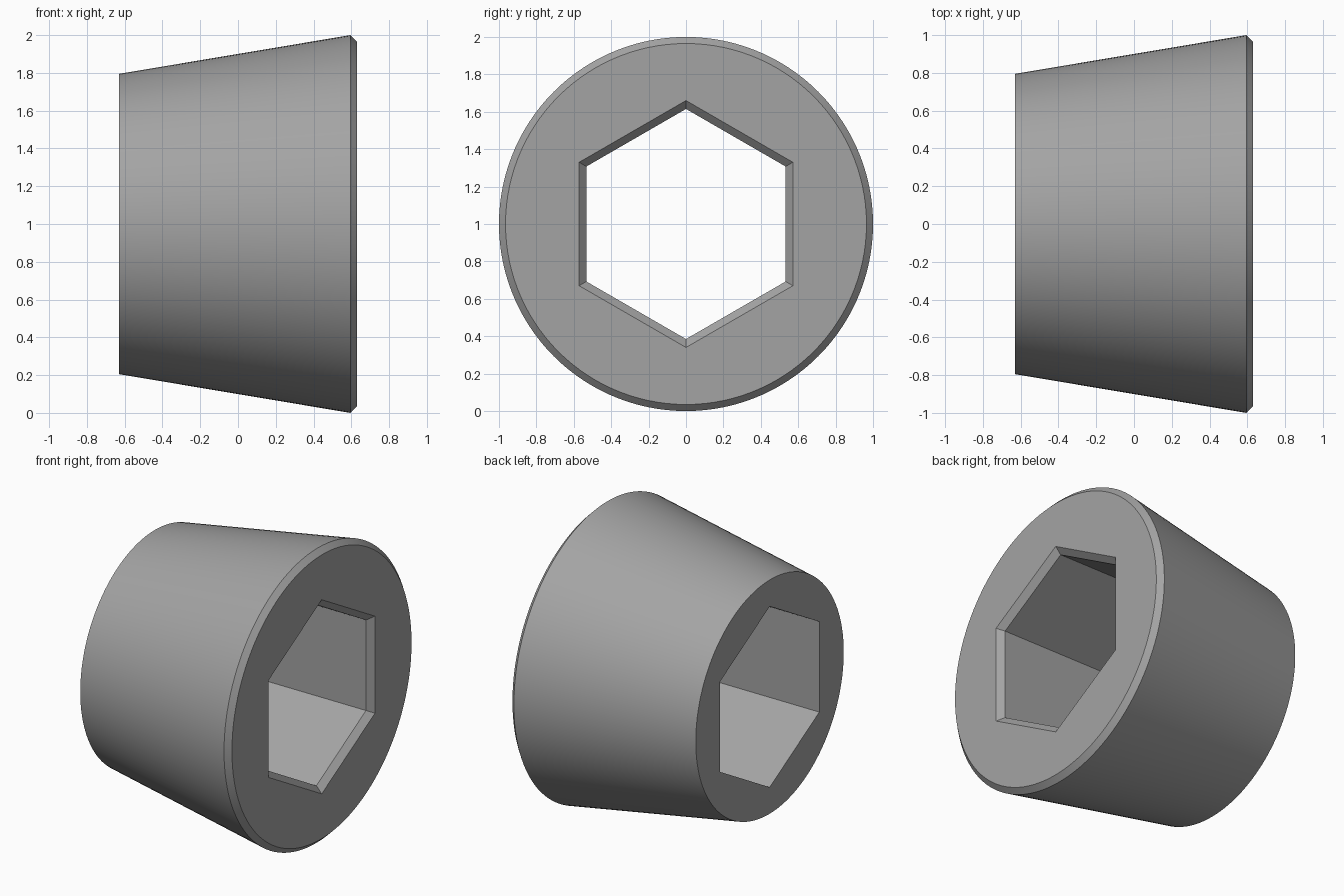
import bpy, bmesh, math

if "Cube" in bpy.data.objects:
    bpy.data.objects.remove(bpy.data.objects["Cube"])

SEGMENTS = 120  # multiple of 6 so the hexagon corners land on vertices


def hex_radius(angle, corner_radius):
    """Distance to a hexagon outline, with a corner at angle 0."""
    a = angle % (math.pi / 3) - math.pi / 6
    return corner_radius * math.cos(math.pi / 6) / math.cos(a)


# Closed section around the x axis: (x, radius, is_hexagon)
section = [
    (-0.63, 0.615, True),   # small end, bore edge
    (-0.63, 0.795, False),  # small end, rim
    (0.595, 1.0, False),    # widest point of the taper
    (0.63, 0.965, False),   # outer chamfer
    (0.63, 0.66, True),     # bore chamfer mouth
    (0.59, 0.615, True),    # bore chamfer bottom
]

# Tapered plug with a hexagonal through-bore
bm = bmesh.new()
rings = []
for x, radius, is_hex in section:
    ring = []
    for i in range(SEGMENTS):
        a = 2 * math.pi * i / SEGMENTS
        # nudge keeps corner samples on the right side of the modulo
        r = hex_radius(a + 1e-9, radius) if is_hex else radius
        ring.append(bm.verts.new((x, r * math.sin(a), 1 + r * math.cos(a))))
    rings.append(ring)

for k, ring in enumerate(rings):
    other = rings[(k + 1) % len(rings)]
    for i in range(SEGMENTS):
        j = (i + 1) % SEGMENTS
        bm.faces.new((ring[i], ring[j], other[j], other[i]))
bmesh.ops.recalc_face_normals(bm, faces=bm.faces)

mesh = bpy.data.meshes.new("tapered_hex_plug")
bm.to_mesh(mesh)
bm.free()
plug = bpy.data.objects.new("tapered_hex_plug", mesh)
bpy.context.collection.objects.link(plug)

# Plain grey finish
grey = bpy.data.materials.new("mid_grey")
grey.diffuse_color = (0.37, 0.37, 0.37, 1)
grey.use_nodes = True
grey.node_tree.nodes["Principled BSDF"].inputs["Base Color"].default_value = grey.diffuse_color
mesh.materials.append(grey)

# Smooth taper, crisp chamfers and bore walls
bpy.context.view_layer.objects.active = plug
plug.select_set(True)
bpy.ops.object.shade_smooth_by_angle(angle=math.radians(25))
